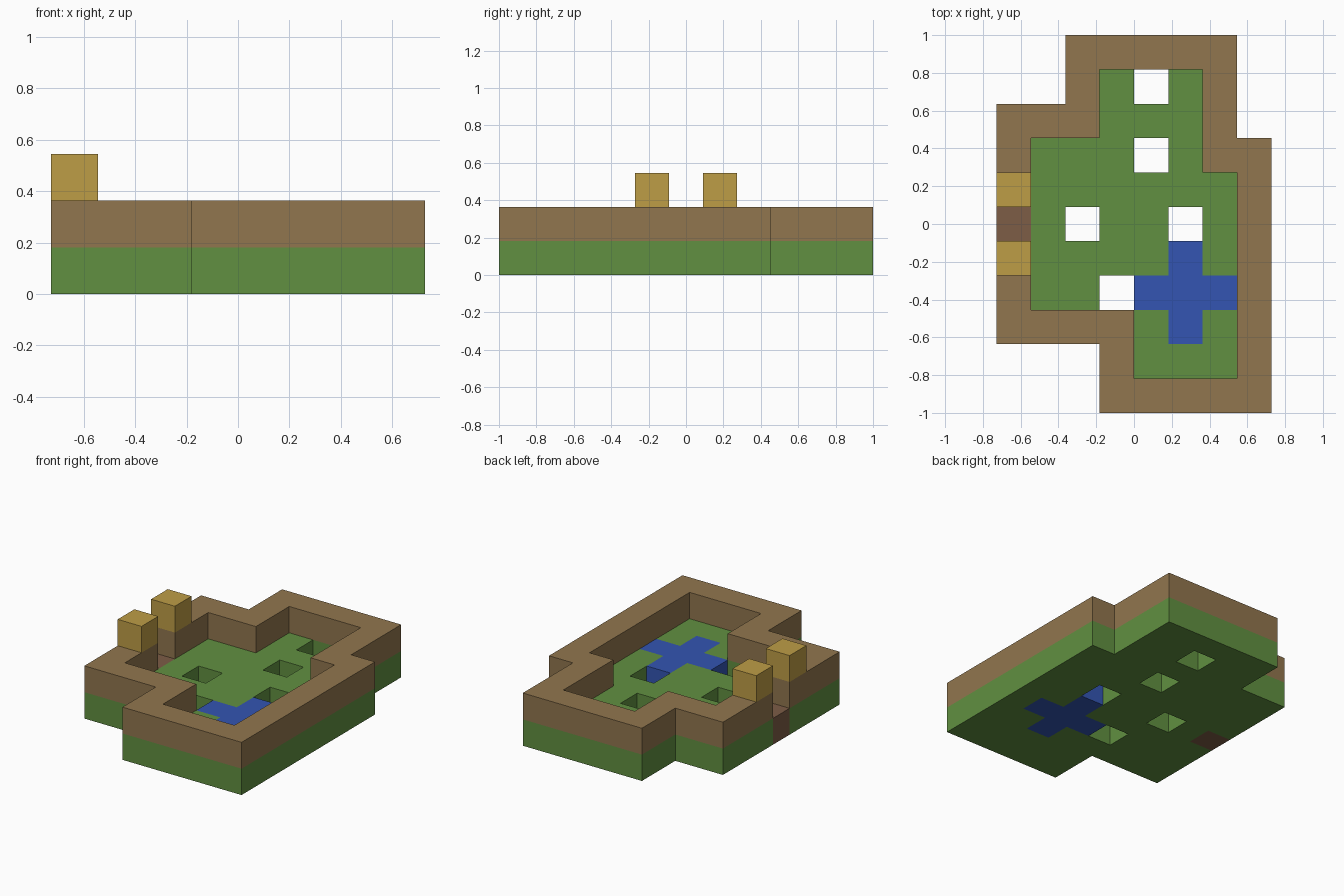
import bpy
import bmesh
import math
from mathutils import Vector

if "Cube" in bpy.data.objects:
    bpy.data.objects.remove(bpy.data.objects["Cube"], do_unlink=True)

# Plan of the courtyard, back row first:
# W wall, T wall with tower, P gate path, g grass, w water, H pit, . empty
PLAN = [
    "..WWWWW.",
    "..WgHgW.",
    "WWWgggW.",
    "WgggHgWW",
    "TggggggW",
    "PgHggHgW",
    "TggggwgW",
    "WggHwwwW",
    "WWWWgwgW",
    "...WgggW",
    "...WWWWW",
]
ROWS, COLS = len(PLAN), len(PLAN[0])
CELL = 2 / ROWS


def make_material(name, rgb):
    """Flat colour given as display values, stored as linear."""
    linear = [(c / 255 / 12.92) if c < 11 else ((c / 255 + 0.055) / 1.055) ** 2.4 for c in rgb]
    mat = bpy.data.materials.new(name)
    mat.diffuse_color = (*linear, 1)
    mat.use_nodes = True
    bsdf = mat.node_tree.nodes["Principled BSDF"]
    bsdf.inputs["Base Color"].default_value = (*linear, 1)
    bsdf.inputs["Roughness"].default_value = 0.9
    return mat


def cells(letters, level):
    """All grid cells whose plan letter is in letters, at one storey."""
    return {(c, ROWS - 1 - r, level)
            for r, row in enumerate(PLAN) for c, ch in enumerate(row) if ch in letters}


PARTS = {
    "grass_base": (cells("gWT", 0), make_material("grass green", (97, 144, 65))),
    "water": (cells("w", 0), make_material("water blue", (51, 85, 178))),
    "gate_path": (cells("P", 0), make_material("dark earth", (125, 93, 70))),
    "wall": (cells("WT", 1), make_material("wall brown", (145, 118, 78))),
    "gate_towers": (cells("T", 2), make_material("tower gold", (190, 157, 70))),
}
SOLID = set().union(*(part for part, _ in PARTS.values()))
DIRECTIONS = [Vector(d) * s for d in ((1, 0, 0), (0, 1, 0), (0, 0, 1)) for s in (1, -1)]


def build_part(name, part, mat):
    """Outer skin of a group of cubes, merged into large flat faces."""
    bm = bmesh.new()
    for cell in part:
        centre = Vector(cell) + Vector((0.5 - COLS / 2, 0.5 - ROWS / 2, 0.5))
        for n in DIRECTIONS:
            if tuple(int(a + b) for a, b in zip(cell, n)) in SOLID:
                continue
            u = Vector((n.y, n.z, n.x))
            v = n.cross(u)
            corners = [n + u + v, n - u + v, n - u - v, n + u - v]
            bm.faces.new([bm.verts.new((centre + k / 2) * CELL) for k in corners])
    bmesh.ops.remove_doubles(bm, verts=bm.verts[:], dist=0.001)
    bmesh.ops.dissolve_limit(bm, angle_limit=math.radians(1),
                             verts=bm.verts[:], edges=bm.edges[:])
    mesh = bpy.data.meshes.new(name)
    bm.to_mesh(mesh)
    bm.free()
    mesh.materials.append(mat)
    bpy.context.collection.objects.link(bpy.data.objects.new(name, mesh))


for part_name, (part_cells, material) in PARTS.items():
    build_part(part_name, part_cells, material)
